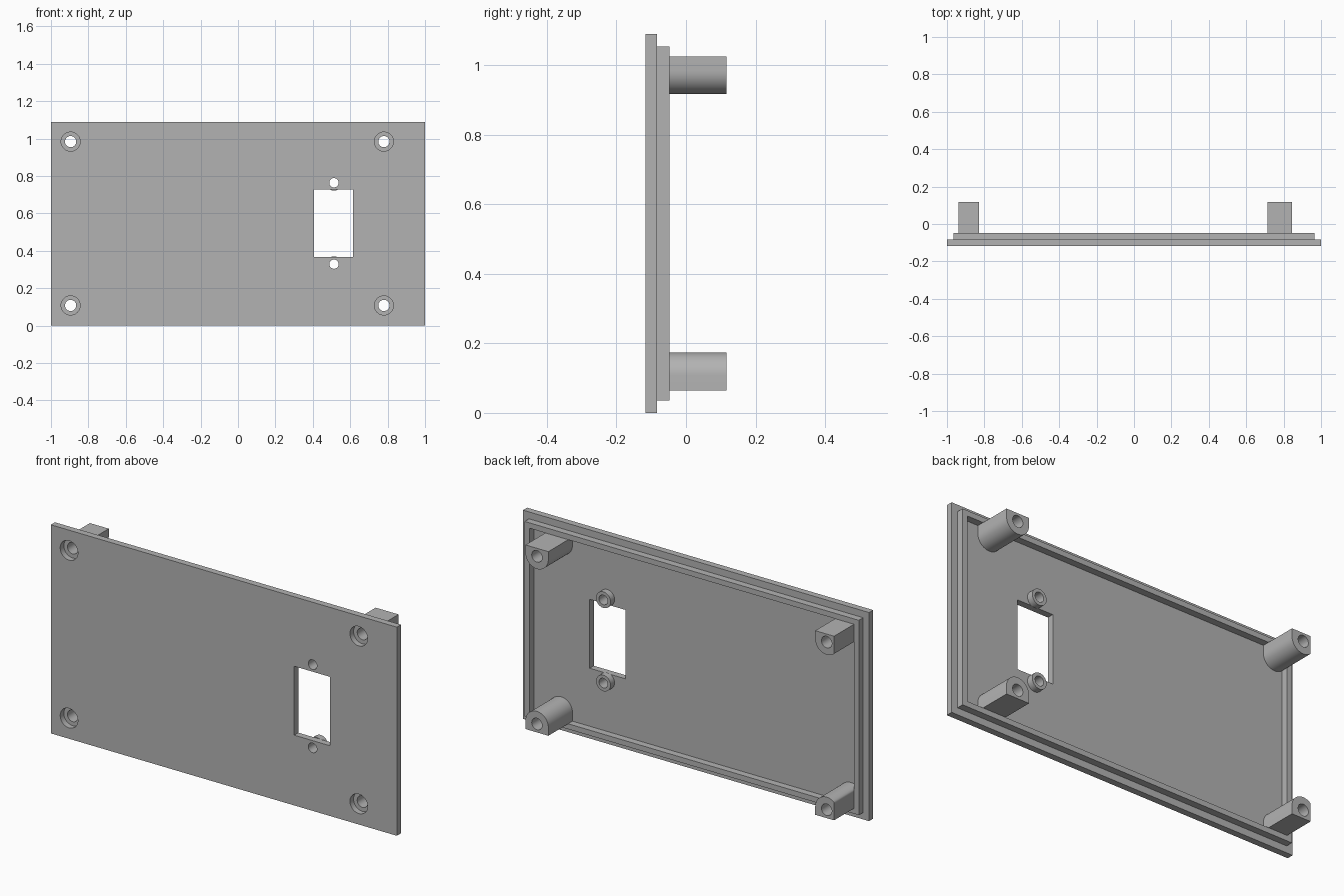
import bpy
import bmesh
from math import sin, cos, pi

if "Cube" in bpy.data.objects:
    bpy.data.objects.remove(bpy.data.objects["Cube"], do_unlink=True)

FRONT, STEP, RIM_END, POST_END = -0.117, -0.083, -0.047, 0.117
HEIGHT = 1.09
INNER_X = 0.938                      # inside of the rim
INNER_LOW, INNER_HIGH = 0.064, 1.026
POST_R = 0.066

grey = bpy.data.materials.new("grey plastic")
grey.use_nodes = True
grey.diffuse_color = (0.45, 0.45, 0.45, 1)
grey.node_tree.nodes["Principled BSDF"].inputs["Base Color"].default_value = (0.45, 0.45, 0.45, 1)


def prism(name, outline, y0, y1):
    """Extrude an x-z outline from y0 to y1."""
    bm = bmesh.new()
    face = bm.faces.new([bm.verts.new((x, y0, z)) for x, z in outline])
    grown = bmesh.ops.extrude_face_region(bm, geom=[face])["geom"]
    moved = [v for v in grown if isinstance(v, bmesh.types.BMVert)]
    bmesh.ops.translate(bm, verts=moved, vec=(0, y1 - y0, 0))
    bmesh.ops.recalc_face_normals(bm, faces=bm.faces)
    mesh = bpy.data.meshes.new(name)
    bm.to_mesh(mesh)
    bm.free()
    obj = bpy.data.objects.new(name, mesh)
    bpy.context.collection.objects.link(obj)
    return obj


def rect(x0, x1, z0, z1):
    return [(x0, z0), (x1, z0), (x1, z1), (x0, z1)]


def circle(x, z, r, n=48):
    return [(x + r * cos(2 * pi * i / n), z + r * sin(2 * pi * i / n)) for i in range(n)]


def cut(obj, outline, y0, y1):
    """Cut a prism out of obj for good."""
    cutter = prism("cutter", outline, y0, y1)
    mod = obj.modifiers.new("cut", "BOOLEAN")
    mod.operation, mod.solver, mod.object = "DIFFERENCE", "EXACT", cutter
    bpy.context.view_layer.objects.active = obj
    bpy.ops.object.modifier_apply(modifier=mod.name)
    bpy.data.objects.remove(cutter, do_unlink=True)


def finish(obj):
    obj.data.materials.clear()
    obj.data.materials.append(grey)
    bpy.ops.object.select_all(action="DESELECT")
    obj.select_set(True)
    bpy.context.view_layer.objects.active = obj
    bpy.ops.object.shade_smooth_by_angle()


def clamp(v, low, high):
    return max(low, min(high, v))


# Plate with the connector opening
plate = prism("cover_plate", rect(-1, 1, 0, HEIGHT), FRONT, STEP)
cut(plate, rect(0.407, 0.615, 0.367, 0.727), FRONT - 0.1, STEP + 0.1)

# Raised rim on the back
rim = prism("back_rim", rect(-0.966, 0.966, 0.036, 1.054), STEP, RIM_END)
cut(rim, rect(-INNER_X, INNER_X, INNER_LOW, INNER_HIGH), STEP - 0.1, RIM_END + 0.1)

# Screw posts: round toward the middle, square toward the rim
for side, cx in (("right", -0.895), ("left", 0.78)):
    for level, cz, out in (("lower", 0.108, -1), ("upper", 0.984, 1)):
        arc = [(cx + POST_R * cos(pi * i / 24), cz - out * POST_R * sin(pi * i / 24))
               for i in range(25)]
        arc += [(cx - POST_R, cz + out * 0.1), (cx + POST_R, cz + out * 0.1)]
        outline = [(clamp(x, -INNER_X, INNER_X), clamp(z, INNER_LOW, INNER_HIGH))
                   for x, z in arc]
        post = prism(f"{level}_{side}_post", outline, STEP, POST_END)
        hole = circle(cx, cz, 0.03)
        cut(post, hole, STEP - 0.1, POST_END + 0.1)
        finish(post)
        # Countersunk screw hole in the plate
        cut(plate, circle(cx, cz, 0.051), FRONT - 0.1, STEP - 0.004)
        cut(plate, hole, FRONT - 0.1, STEP + 0.1)

# Small bosses above and below the opening
for level, cz in (("lower", 0.329), ("upper", 0.764)):
    boss = prism(f"{level}_connector_boss", circle(0.513, cz, 0.042), STEP, -0.05)
    hole = circle(0.513, cz, 0.025)
    cut(boss, hole, STEP - 0.1, 0.1)
    cut(plate, hole, FRONT - 0.1, STEP + 0.1)
    finish(boss)

finish(plate)
finish(rim)
